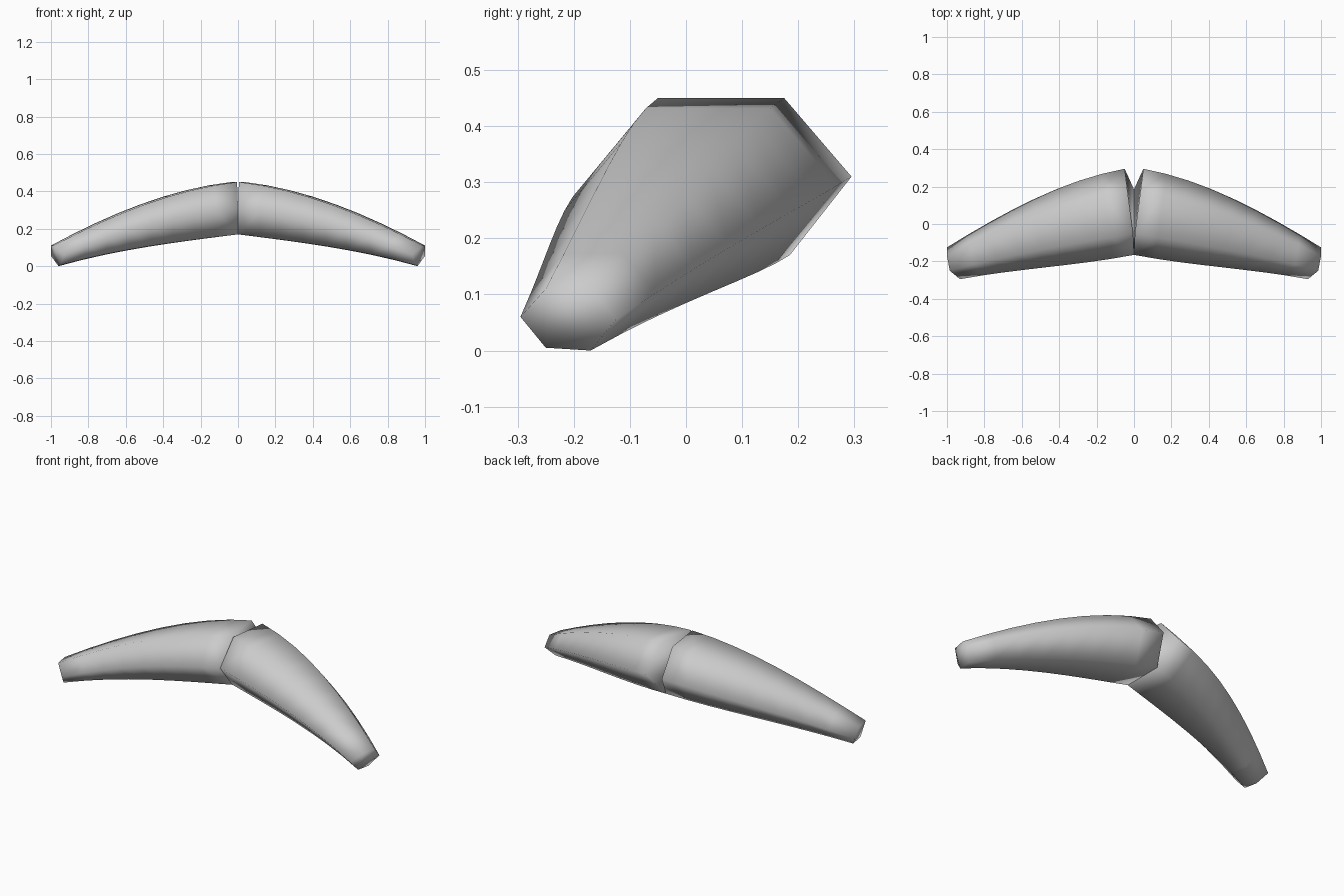
import bpy, bmesh
from mathutils import Vector

cube = bpy.data.objects.get("Cube")
if cube:
    bpy.data.objects.remove(cube)

grey = bpy.data.materials.new("plain_grey")
grey.use_nodes = True
colour = (0.6, 0.6, 0.6, 1)
grey.diffuse_color = colour
grey.node_tree.nodes["Principled BSDF"].inputs["Base Color"].default_value = colour

# Six-sided end sections: front, top front, top back, back, bottom back, bottom front
INNER = [(0, -.165, .31), (.005, -.05, .45), (.035, .175, .45),
         (.05, .295, .31), (0, .185, .17), (0, -.05, .17)]
TIP = [(.93, -.295, .06), (.985, -.25, .11), (1, -.17, .11),
       (1, -.125, .055), (.96, -.17, 0), (.95, -.25, .005)]
ARCH = Vector((0, .025, .035))
SEGMENTS = 8


def section(t):
    """Blend the end sections, arching and swelling toward the middle."""
    ring = [Vector(a).lerp(Vector(b), t) for a, b in zip(INNER, TIP)]
    centre = sum(ring, Vector()) / len(ring)
    bulge = 4 * t * (1 - t)
    return [p + bulge * (ARCH + (p - centre) * 0.16) for p in ring]


def build_arm(name, side):
    bm = bmesh.new()
    rings = []
    for i in range(SEGMENTS + 1):
        rings.append([bm.verts.new((p.x * side, p.y, p.z))
                      for p in section(i / SEGMENTS)])
    for a, b in zip(rings, rings[1:]):
        for k in range(6):
            n = (k + 1) % 6
            bm.faces.new((a[k], a[n], b[n], b[k]))
    # closed ends
    bm.faces.new(rings[0])
    bm.faces.new(rings[-1])
    bmesh.ops.recalc_face_normals(bm, faces=bm.faces)
    for f in bm.faces:
        f.smooth = True
    mesh = bpy.data.meshes.new(name)
    bm.to_mesh(mesh)
    bm.free()
    mesh.materials.append(grey)
    bpy.context.collection.objects.link(bpy.data.objects.new(name, mesh))


build_arm("left_arm", 1)
build_arm("right_arm", -1)
